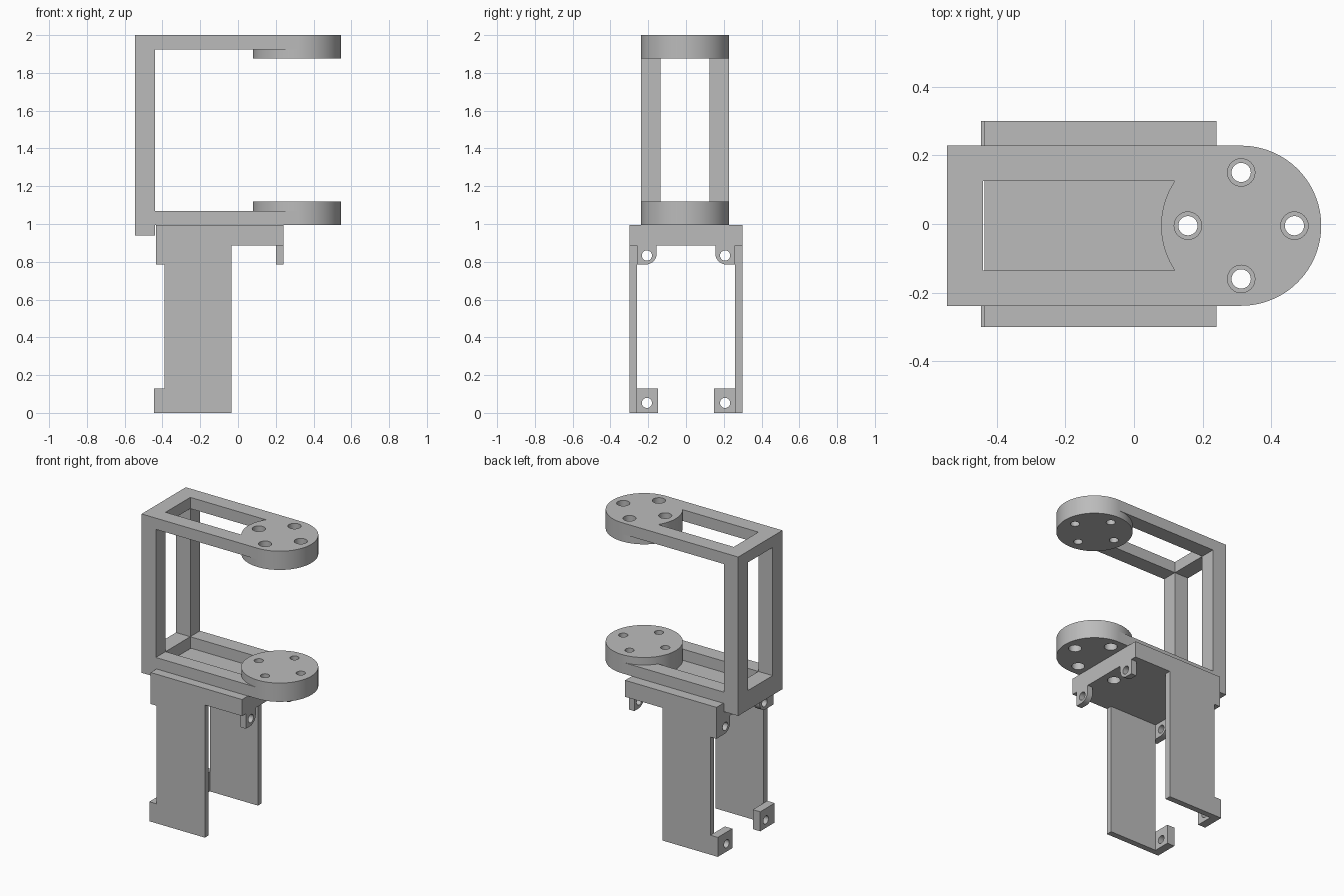
import bpy
import bmesh
from math import cos, sin, pi, radians
from mathutils import Matrix, Vector

default = bpy.data.objects.get("Cube")
if default:
    bpy.data.objects.remove(default, do_unlink=True)

grey = bpy.data.materials.new("plain grey")
grey.use_nodes = True
COLOUR = (0.5, 0.5, 0.5, 1)
grey.diffuse_color = COLOUR
grey.node_tree.nodes["Principled BSDF"].inputs["Base Color"].default_value = COLOUR

MID = -0.005             # centre line of the upper bracket
HALF = 0.233             # half width of the bracket and radius of its discs
DISC_X = 0.312
AXES = {"x": Matrix(((0, 0, 1), (1, 0, 0), (0, 1, 0))), "z": Matrix.Identity(3)}


def prism(name, outline, low, high, axis="z"):
    """Extrude a flat outline along an axis (x outlines are given as y, z)."""
    bm = bmesh.new()
    turn = AXES[axis]
    face = bm.faces.new([bm.verts.new(turn @ Vector((a, b, low))) for a, b in outline])
    grown = bmesh.ops.extrude_face_region(bm, geom=[face])["geom"]
    verts = [v for v in grown if isinstance(v, bmesh.types.BMVert)]
    bmesh.ops.translate(bm, verts=verts, vec=turn @ Vector((0, 0, high - low)))
    bmesh.ops.recalc_face_normals(bm, faces=bm.faces)
    mesh = bpy.data.meshes.new(name)
    bm.to_mesh(mesh)
    bm.free()
    mesh.materials.append(grey)
    obj = bpy.data.objects.new(name, mesh)
    bpy.context.collection.objects.link(obj)
    return obj


def box(name, x, y, z):
    return prism(name, [(x[0], y[0]), (x[1], y[0]), (x[1], y[1]), (x[0], y[1])], *z)


def circle(a, b, radius, count=32):
    return [(a + radius * cos(2 * pi * i / count), b + radius * sin(2 * pi * i / count))
            for i in range(count)]


def activate(obj):
    bpy.ops.object.select_all(action="DESELECT")
    obj.select_set(True)
    bpy.context.view_layer.objects.active = obj


def drill(obj, a, b, radius, low, high, axis="z"):
    cutter = prism("cutter", circle(a, b, radius), low, high, axis)
    cutter.hide_render = True
    activate(obj)
    mod = obj.modifiers.new("hole", "BOOLEAN")
    mod.operation = "DIFFERENCE"
    mod.solver = "EXACT"
    mod.object = cutter
    bpy.ops.object.modifier_apply(modifier=mod.name)
    bpy.data.objects.remove(cutter, do_unlink=True)


def smooth(obj):
    activate(obj)
    bpy.ops.object.shade_smooth_by_angle(angle=radians(30))


# Upper bracket: two discs on railed arms
for label, arm, disc, outer in (("upper", (1.925, 2.0), (1.875, 2.0), 2.0),
                                ("lower", (0.995, 1.07), (0.995, 1.12), 0.995)):
    plate = prism(label + "_disc", circle(DISC_X, MID, HALF, 96), *disc)
    middle = sum(disc) / 2
    for dx, dy in ((0.155, 0), (-0.155, 0), (0, 0.155), (0, -0.155)):
        drill(plate, DISC_X + dx, MID + dy, 0.028, disc[0] - 0.1, disc[1] + 0.1)
        drill(plate, DISC_X + dx, MID + dy, 0.04, *sorted((middle, outer + (outer - middle))))
    smooth(plate)
    for side, s in (("left", 1), ("right", -1)):
        rail = [(-0.44, 0.13), (0.25, 0.13), (0.25, 0.215), (DISC_X, HALF), (-0.44, HALF)]
        prism(f"{label}_{side}_rail", [(x, MID + s * y) for x, y in rail], *arm)

# Upright frame joining the arms
for side, s in (("left", 1), ("right", -1)):
    y = sorted((MID + s * 0.13, MID + s * HALF))
    box(side + "_post", (-0.545, -0.44), y, (0.94, 2.0))
for label, z in (("upper", (1.925, 2.0)), ("lower", (0.94, 1.07))):
    box(label + "_crossbar", (-0.545, -0.44), (MID - 0.13, MID + 0.13), z)

# Mounting plate under the lower arm
mount = box("mounting_plate", (-0.435, 0.24), (-0.3, 0.3), (0.885, 0.995))
drill(mount, DISC_X - 0.155, MID, 0.04, 0.8, 1.1)
smooth(mount)


def tab_outline(s, outer):
    """Hanging lug with its inner lower corner rounded."""
    r = 0.06
    arc = [(0.155 + r - r * cos(t), 0.785 + r - r * sin(t))
           for t in (pi / 2 * i / 10 for i in range(11))]
    return [(s * y, z) for y, z in [(outer, 0.885), (0.155, 0.885)] + arc + [(outer, 0.785)]]


# Side legs, lugs and drilled feet
for side, s in (("left", 1), ("right", -1)):
    box(side + "_leg", (-0.39, -0.035), sorted((s * 0.26, s * 0.3)), (0, 0.885))
    for end, x, outer in (("front", (0.2, 0.24), 0.26), ("back", (-0.435, -0.39), 0.3)):
        tab = prism(f"{side}_{end}_lug", tab_outline(s, outer), *x, axis="x")
        drill(tab, s * 0.207, 0.833, 0.027, x[0] - 0.1, x[1] + 0.1, "x")
        smooth(tab)
    foot = box(side + "_foot", (-0.445, -0.39), sorted((s * 0.147, s * 0.3)), (0, 0.13))
    drill(foot, s * 0.207, 0.053, 0.027, -0.6, -0.2, "x")
    smooth(foot)
